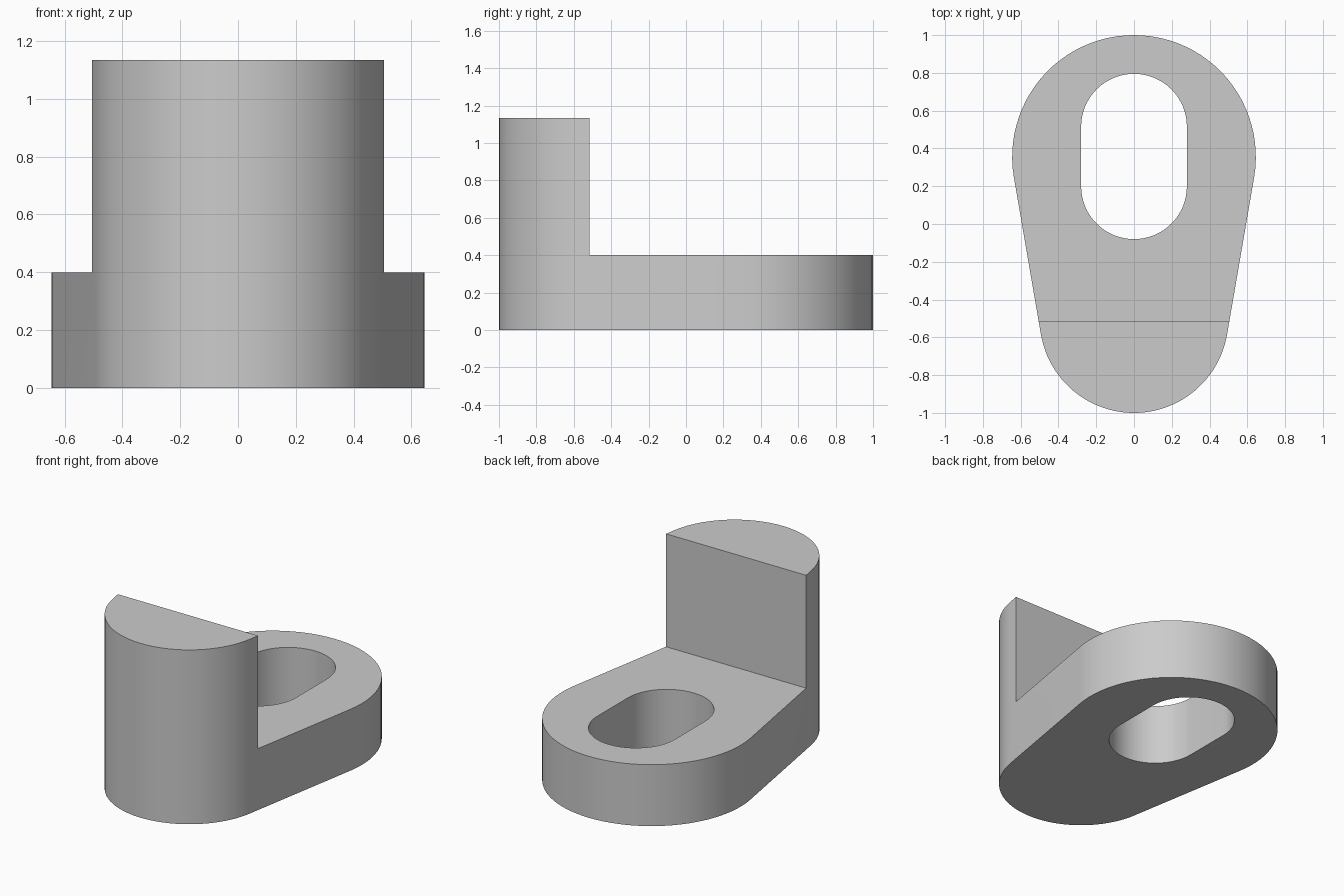
import bpy
import bmesh
from math import asin, cos, sin, pi, radians

cube = bpy.data.objects.get("Cube")
if cube:
    bpy.data.objects.remove(cube, do_unlink=True)

# Main dimensions
BACK_R, BACK_Y = 0.645, 0.355
FRONT_R, FRONT_Y = 0.5, -0.5
SLOT_R, SLOT_FRONT, SLOT_BACK = 0.28, 0.2, 0.515
PLATE_TOP, POST_TOP, POST_BACK = 0.4, 1.135, -0.515

grey = bpy.data.materials.new("light_grey")
grey.use_nodes = True
colour = (0.6, 0.6, 0.6, 1)
grey.diffuse_color = colour
grey.node_tree.nodes["Principled BSDF"].inputs["Base Color"].default_value = colour


def arc(radius, y, start, end, steps):
    angles = [start + (end - start) * i / steps for i in range(steps + 1)]
    return [(radius * cos(a), y + radius * sin(a)) for a in angles]


def tangent_hull(r_back, y_back, r_front, y_front, steps=48):
    """Two round ends joined by straight tangent sides."""
    tilt = asin((r_back - r_front) / (y_back - y_front))
    return (arc(r_back, y_back, -tilt, pi + tilt, steps)
            + arc(r_front, y_front, pi + tilt, 2 * pi - tilt, steps))


def prism(name, outline, bottom, top):
    bm = bmesh.new()
    face = bm.faces.new([bm.verts.new((x, y, bottom)) for x, y in outline])
    extruded = bmesh.ops.extrude_face_region(bm, geom=[face])["geom"]
    verts = [v for v in extruded if isinstance(v, bmesh.types.BMVert)]
    bmesh.ops.translate(bm, verts=verts, vec=(0, 0, top - bottom))
    bmesh.ops.recalc_face_normals(bm, faces=bm.faces)
    mesh = bpy.data.meshes.new(name)
    bm.to_mesh(mesh)
    bm.free()
    mesh.materials.append(grey)
    obj = bpy.data.objects.new(name, mesh)
    bpy.context.collection.objects.link(obj)
    return obj


def cut(target, cutter):
    cutter.hide_render = True
    mod = target.modifiers.new("cut", "BOOLEAN")
    mod.operation = "DIFFERENCE"
    mod.solver = "EXACT"
    mod.object = cutter
    bpy.context.view_layer.objects.active = target
    bpy.ops.object.modifier_apply(modifier=mod.name)
    bpy.data.objects.remove(cutter, do_unlink=True)


# Full-height tapered body
bpy.ops.object.select_all(action="DESELECT")
body = prism("slotted_clamp", tangent_hull(BACK_R, BACK_Y, FRONT_R, FRONT_Y), 0, POST_TOP)

# Step that leaves the upright post at the front
step = [(-1, POST_BACK), (1, POST_BACK), (1, 1.5), (-1, 1.5)]
cut(body, prism("step_cutter", step, PLATE_TOP, 2))

# Oblong bolt slot through the base plate
slot = tangent_hull(SLOT_R, SLOT_BACK, SLOT_R, SLOT_FRONT, 32)
cut(body, prism("slot_cutter", slot, -0.5, 0.8))

# Smooth curved walls, crisp edges
body.select_set(True)
bpy.context.view_layer.objects.active = body
bpy.ops.object.shade_smooth_by_angle(angle=radians(30))
